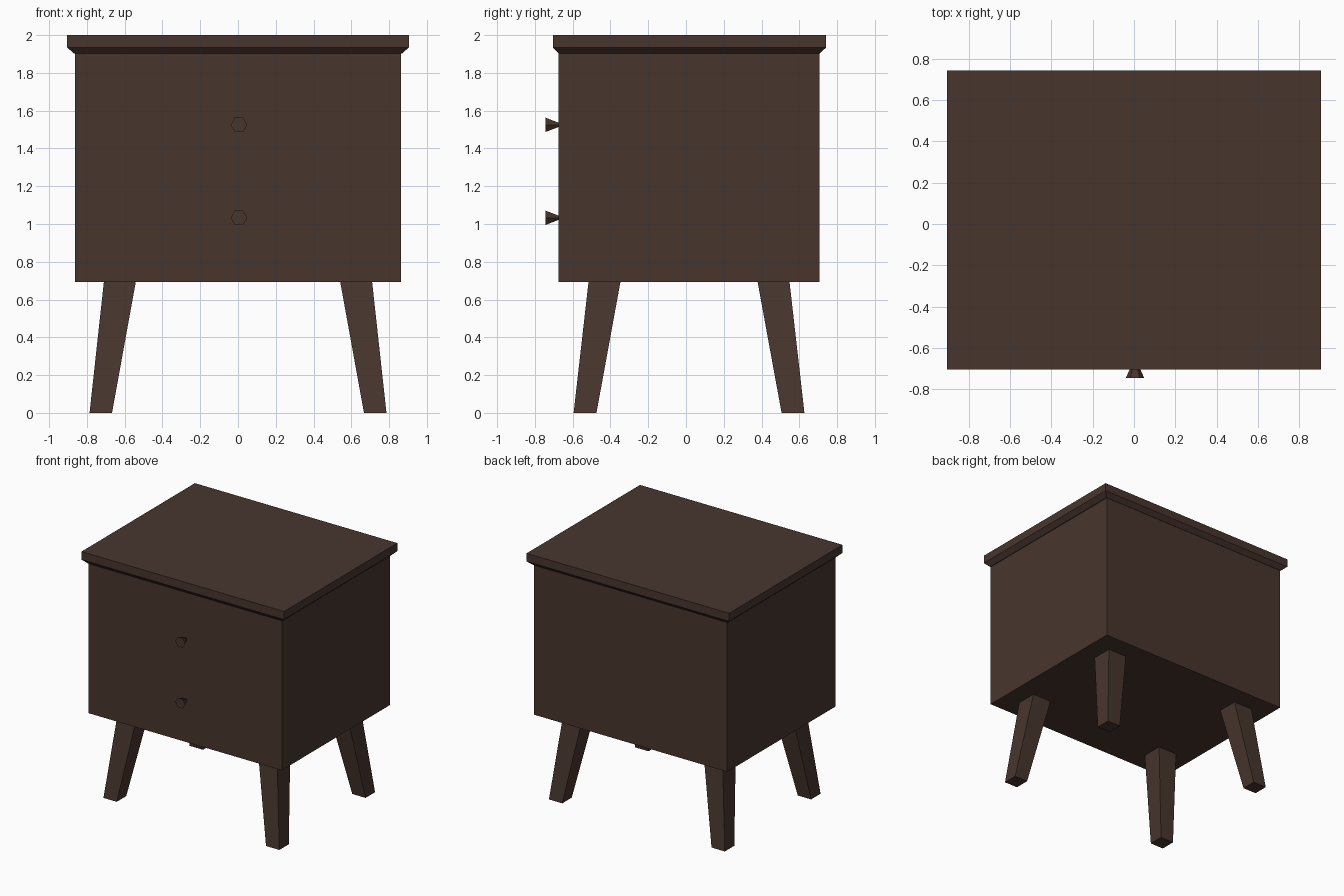
import bpy, bmesh, math

if "Cube" in bpy.data.objects:
    bpy.data.objects.remove(bpy.data.objects["Cube"])

wood = bpy.data.materials.new("dark brown wood")
wood.diffuse_color = (0.064, 0.036, 0.027, 1)
wood.use_nodes = True
wood.node_tree.nodes["Principled BSDF"].inputs["Base Color"].default_value = wood.diffuse_color


def finish(name, bm):
    bmesh.ops.recalc_face_normals(bm, faces=bm.faces)
    mesh = bpy.data.meshes.new(name)
    bm.to_mesh(mesh)
    bm.free()
    mesh.materials.append(wood)
    ob = bpy.data.objects.new(name, mesh)
    bpy.context.collection.objects.link(ob)
    return ob


def loft(name, sections):
    """Stack rectangles (x0, x1, y0, y1, z) into one closed solid."""
    bm = bmesh.new()
    rings = [[bm.verts.new(p) for p in
              ((x0, y0, z), (x1, y0, z), (x1, y1, z), (x0, y1, z))]
             for x0, x1, y0, y1, z in sections]
    for a, b in zip(rings, rings[1:]):
        for i in range(4):
            j = (i + 1) % 4
            bm.faces.new((a[i], a[j], b[j], b[i]))
    bm.faces.new(rings[0])
    bm.faces.new(rings[-1])
    return finish(name, bm)


# Cabinet body
loft("cabinet_body", [(-0.863, 0.863, -0.674, 0.706, 0.694),
                      (-0.863, 0.863, -0.674, 0.706, 1.902)])

# Table top with chamfered lower edge
loft("table_top", [(-0.868, 0.868, -0.674, 0.708, 1.902),
                   (-0.905, 0.905, -0.705, 0.742, 1.935),
                   (-0.905, 0.905, -0.705, 0.742, 2.0)])

# Splayed tapered legs, mirrored to four corners
yc = 0.016
for sx, side in ((-1, "left"), (1, "right")):
    for sy, end in ((-1, "front"), (1, "back")):
        loft(f"{end}_{side}_leg", [
            (sx * 0.667, sx * 0.786, yc + sy * 0.490, yc + sy * 0.611, 0),
            (sx * 0.541, sx * 0.710, yc + sy * 0.363, yc + sy * 0.532, 0.694)])

# Six-sided flared drawer knobs
for name, z in (("upper_knob", 1.525), ("lower_knob", 1.033)):
    bm = bmesh.new()
    rings = [[bm.verts.new((0.005 + r * math.cos(i * math.pi / 3), y,
                            z + r * math.sin(i * math.pi / 3)))
              for i in range(6)] for r, y in ((0.044, -0.744), (0.011, -0.67))]
    for i in range(6):
        j = (i + 1) % 6
        bm.faces.new((rings[0][i], rings[0][j], rings[1][j], rings[1][i]))
    for ring in rings:
        bm.faces.new(ring)
    finish(name, bm)
